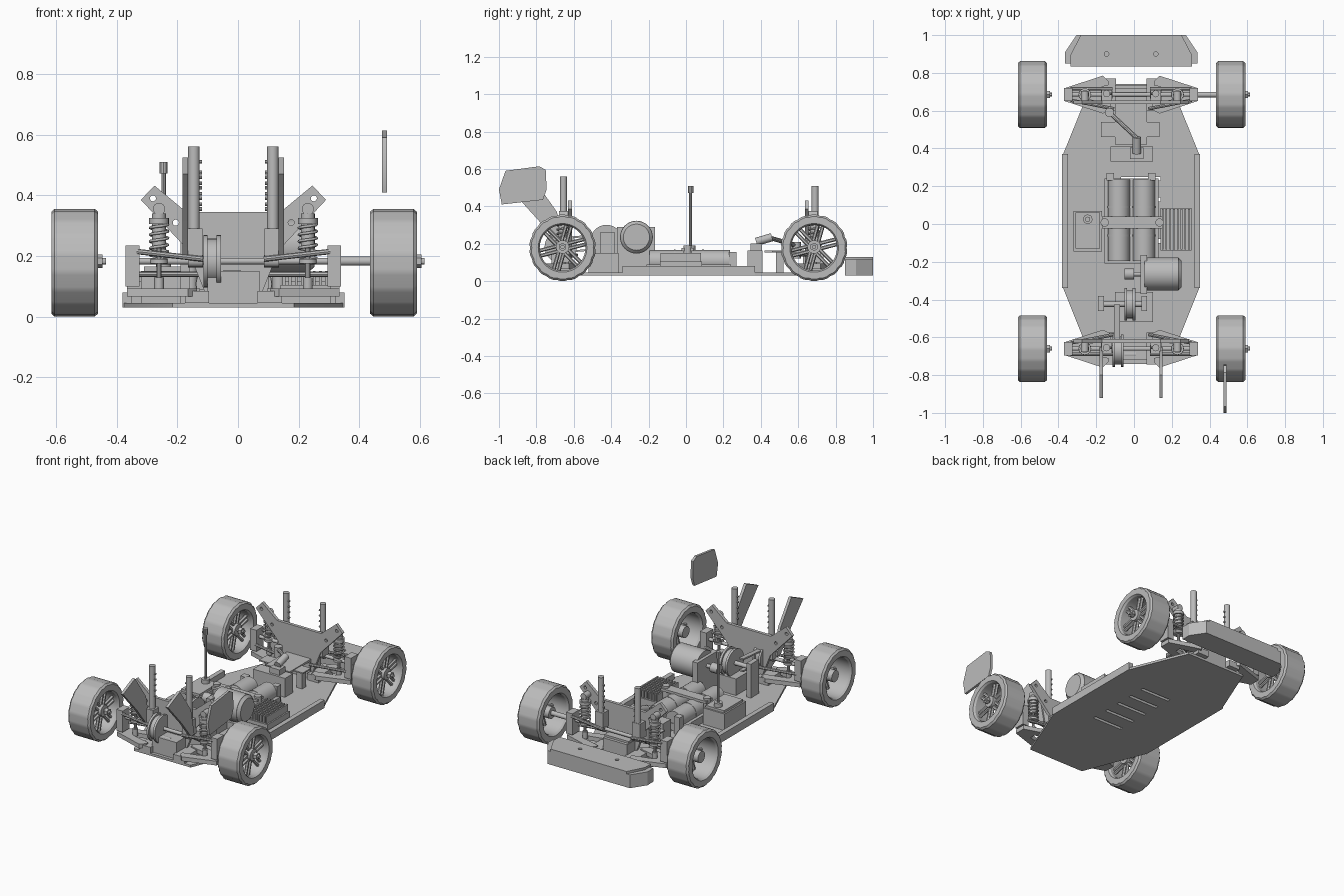
import bpy, bmesh, math
from mathutils import Vector

cube = bpy.data.objects.get("Cube")
if cube:
    bpy.data.objects.remove(cube)

grey = bpy.data.materials.new("plain grey")
grey.use_nodes = True
tone = (0.5, 0.5, 0.5, 1)
grey.diffuse_color = tone
grey.node_tree.nodes["Principled BSDF"].inputs["Base Color"].default_value = tone

MID = -0.015           # centre line of the chassis
FLOOR = 0.045          # top of the chassis plate
AXLE = 0.183           # axle height
FRONT, REAR = 0.685, -0.66
made = []


def finish(name, bm):
    bmesh.ops.recalc_face_normals(bm, faces=bm.faces)
    mesh = bpy.data.meshes.new(name)
    bm.to_mesh(mesh)
    bm.free()
    mesh.materials.append(grey)
    ob = bpy.data.objects.new(name, mesh)
    bpy.context.collection.objects.link(ob)
    made.append(ob)
    return ob


def prism(name, points, axis, low, high):
    """Extrude a flat outline along an axis."""
    bm = bmesh.new()
    def place(p, level):
        c = list(p)
        c.insert("xyz".index(axis), level)
        return bm.verts.new(c)
    face = bm.faces.new([place(p, low) for p in points])
    moved = bmesh.ops.extrude_face_region(bm, geom=[face])["geom"]
    shift = Vector([(high - low) * (a == axis) for a in "xyz"])
    bmesh.ops.translate(bm, vec=shift, verts=[v for v in moved if isinstance(v, bmesh.types.BMVert)])
    return finish(name, bm)


def box(name, x, y, z):
    return prism(name, [(x[0], y[0]), (x[1], y[0]), (x[1], y[1]), (x[0], y[1])], "z", *z)


def rod(name, start, end, radius, sides=16, tip=None):
    a, b = Vector(start), Vector(end)
    bm = bmesh.new()
    bmesh.ops.create_cone(bm, cap_ends=True, segments=sides, radius1=radius,
                          radius2=radius if tip is None else tip, depth=(b - a).length)
    turn = (b - a).to_track_quat("Z", "Y").to_matrix().to_4x4()
    turn.translation = (a + b) / 2
    bmesh.ops.transform(bm, matrix=turn, verts=bm.verts)
    return finish(name, bm)


def ring(name, profile, centre, steps, groove):
    """Turn a closed (x, radius) profile about the x axis, with tread grooves."""
    bm = bmesh.new()
    loops = []
    for i in range(steps):
        a = math.tau * i / steps
        cut = groove if i % 3 == 0 else 0
        loops.append([bm.verts.new((centre[0] + x, centre[1] + (r - cut * (r > 0.16)) * math.cos(a),
                                    centre[2] + (r - cut * (r > 0.16)) * math.sin(a))) for x, r in profile])
    n = len(profile)
    for i in range(steps):
        p, q = loops[i], loops[(i + 1) % steps]
        for j in range(n):
            bm.faces.new((p[j], p[(j + 1) % n], q[(j + 1) % n], q[j]))
    return finish(name, bm)


def spring(name, base, height, radius, turns):
    data = bpy.data.curves.new(name, "CURVE")
    data.dimensions, data.bevel_depth, data.bevel_resolution = "3D", 0.005, 1
    line = data.splines.new("POLY")
    count = turns * 14
    line.points.add(count)
    for i, p in enumerate(line.points):
        a = math.tau * i / 14
        p.co = (base[0] + radius * math.cos(a), base[1] + radius * math.sin(a), base[2] + height * i / count, 1)
    ob = bpy.data.objects.new(name, data)
    bpy.context.collection.objects.link(ob)
    data.materials.append(grey)


def cut(target, cutters):
    """Cut shapes out of a part and discard the cutters."""
    for c in cutters:
        m = target.modifiers.new("cut", "BOOLEAN")
        m.object, m.solver = c, "EXACT"
    bpy.context.view_layer.update()
    done = bpy.data.meshes.new_from_object(target.evaluated_get(bpy.context.evaluated_depsgraph_get()))
    target.modifiers.clear()
    target.data = done
    for c in cutters:
        made.remove(c)
        bpy.data.objects.remove(c)


# Chassis plate with battery slots, and side rails
half = [(0.2, -0.74), (0.36, -0.34), (0.36, 0.37), (0.21, 0.74)]
plate = prism("chassis_plate", [(MID + x, y) for x, y in half] + [(MID - x, y) for x, y in half[::-1]],
              "z", 0.03, FLOOR)
cut(plate, [box("slot_cutter", (-0.07, 0.14), (y - 0.01, y + 0.01), (0, 0.1))
            for y in [-0.2 + 0.11 * i for i in range(5)]])
for s in (-1, 1):
    edges = sorted((MID + s * 0.335, MID + s * 0.365))
    box("side_rail", edges, (-0.34, 0.37), (0.03, 0.08))

# Wheels: grooved tyre, paired spokes, hub and nut
tyre = [(-0.077, 0.13), (-0.077, 0.168), (-0.066, 0.178), (0.066, 0.178), (0.077, 0.168),
        (0.077, 0.13), (0.065, 0.122), (-0.065, 0.122)]
for x in (-0.538, 0.512):
    for y in (FRONT, REAR):
        ring("tyre", tyre, (x, y, 0.178), 54, 0.004)
        rod("wheel_hub", (x - 0.05, y, AXLE), (x + 0.06, y, AXLE), 0.036, 20)
        rod("wheel_axle", (x + 0.06, y, AXLE), (x + 0.103, y, AXLE), 0.011, 12)
        rod("wheel_nut", (x + 0.07, y, AXLE), (x + 0.092, y, AXLE), 0.022, 6)
        for i in range(6):
            a = math.tau * i / 6 + 0.25
            out, side = (math.cos(a), math.sin(a)), (-math.sin(a), math.cos(a))
            for s in (-0.014, 0.014):
                p, q = [(x + 0.035, y + out[0] * r + side[0] * s, 0.18 + out[1] * r + side[1] * s)
                        for r in (0.025, 0.126)]
                rod("spoke", p, q, 0.01, 6)
rod("stub_axle", (0.32, FRONT, AXLE), (0.47, FRONT, AXLE), 0.015)

# Suspension, the same at both ends
ear = [(0.09, 0.07), (0.15, 0.22), (0.305, 0.385), (0.26, 0.432), (0.155, 0.345)]
for y, d, top in ((FRONT, 1, 0.51), (REAR, -1, 0.56)):
    inner = y - 0.04 * d
    tower = prism("shock_tower", [(MID + x, z) for x, z in ear] + [(MID - x, z) for x, z in ear[::-1]],
                  "y", inner - 0.01, inner + 0.01)
    cut(tower, [rod("bolt_cutter", (MID + s * x, inner - 0.1, z), (MID + s * x, inner + 0.1, z), 0.01, 12)
                for s in (-1, 1) for x, z in ((0.265, 0.39), (0.19, 0.31))])
    box("gearbox", (MID - 0.085, MID + 0.085), (y - 0.06, y + 0.05), (FLOOR, 0.15))
    rod("drive_shaft", (MID - 0.32, y, AXLE), (MID + 0.32, y, AXLE), 0.011)
    for s in (-1, 1):
        def at(x):
            return MID + s * x
        # Forked lower arm and its hinge block
        arm = [(0.12, 0.07), (0.15, 0.1), (0.35, 0.035), (0.35, -0.035), (0.15, -0.1), (0.11, -0.08),
               (0.11, -0.05), (0.25, -0.018), (0.25, 0.018), (0.12, 0.05)]
        prism("lower_arm", [(at(x), y + d * v) for x, v in arm], "z", 0.066, 0.093)
        box("hinge_block", sorted((at(0.08), at(0.16))), (y - 0.085, y + 0.085), (FLOOR, 0.085))
        box("hub_carrier", sorted((at(0.31), at(0.355))), (y - 0.035, y + 0.035), (0.1, 0.235))
        rod("upper_link", (at(0.1), y + 0.03 * d, 0.19), (at(0.32), y + 0.03 * d, 0.215), 0.009, 8)
        rod("steering_link", (at(0.09), y - 0.075 * d, 0.14), (at(0.32), y - 0.03 * d, 0.14), 0.009, 8)
        rod("shaft_joint", (at(0.1), y, AXLE), (at(0.15), y, AXLE), 0.02)
        # Coil-over shock
        sx = at(0.245)
        rod("shock_top", (sx, y - 0.03 * d, 0.355), (sx, y + 0.018 * d, 0.355), 0.02)
        rod("shock_body", (sx, y, 0.225), (sx, y, 0.34), 0.023)
        rod("shock_collar", (sx, y, 0.305), (sx, y, 0.325), 0.033)
        rod("shock_shaft", (sx, y, 0.085), (sx, y, 0.23), 0.009, 10)
        rod("spring_seat", (sx, y, 0.175), (sx, y, 0.19), 0.03)
        rod("shock_foot", (sx, y, 0.085), (sx, y, 0.13), 0.016)
        spring("coil_spring", (sx, y, 0.192), 0.112, 0.029, 5)
        # Body post with pin stubs
        px = at(0.13)
        rod("body_post", (px, y + 0.005, 0.29 if d < 0 else 0.22), (px, y + 0.005, top), 0.019)
        box("post_foot", (px - 0.028, px + 0.028), sorted((inner, y + 0.025 * d)), (0.19, 0.29))
        for i in range(5):
            z = top - 0.05 - 0.035 * i
            rod("post_pin", (px, y + 0.005, z), (px - s * 0.026, y + 0.005, z), 0.006, 8)

# Wing mounts and the loose wing end plate
mount = [(-0.69, 0.2), (-0.78, 0.315), (-0.92, 0.47), (-0.8, 0.525), (-0.69, 0.37), (-0.655, 0.2)]
for s in (-1, 1):
    x = MID + s * 0.158
    prism("wing_mount", mount, "x", x - 0.009, x + 0.009)
prism("wing_end_plate", [(-1, 0.49), (-0.965, 0.59), (-0.785, 0.614), (-0.75, 0.595), (-0.745, 0.49),
                         (-0.765, 0.435), (-0.985, 0.41)], "x", 0.474, 0.49)

# Bumper: foam block under a thin plate
rim = [(0.35, 0.85), (0.35, 0.91), (0.29, 1), (-0.29, 1), (-0.35, 0.91), (-0.35, 0.85)]
prism("bumper_block", [(MID + x, y) for x, y in rim], "z", 0.03, 0.115)
cover = prism("bumper_cover", [(MID + 0.92 * x, y - 0.016 * (y < 0.99)) for x, y in rim], "z", 0.115, 0.13)
cut(cover, [rod("hole_cutter", (MID + s * 0.13, 0.9, 0.1), (MID + s * 0.13, 0.9, 0.2), 0.012) for s in (-1, 1)])

# Batteries, tray and strap
box("battery_tray", (-0.155, 0.13), (-0.21, 0.24), (FLOOR, 0.09))
for x in (-0.08, 0.053):
    rod("battery", (x, -0.195, 0.108), (x, 0.235, 0.108), 0.058, 24)
    for y in (-0.06, 0.09):
        rod("battery_cell_band", (x, y - 0.005, 0.108), (x, y + 0.005, 0.108), 0.06, 24)
box("battery_strap", (-0.17, 0.15), (-0.025, 0.04), (0.162, 0.178))
for x in (-0.155, 0.135):
    rod("strap_post", (x, 0.008, FLOOR), (x, 0.008, 0.19), 0.022)

# Radio box with aerial
box("radio_box", (-0.32, -0.17), (-0.145, 0.07), (FLOOR, 0.15))
box("radio_lid", (-0.31, -0.18), (-0.13, 0.06), (0.15, 0.165))
rod("aerial_base", (-0.245, 0.025, 0.16), (-0.245, 0.025, 0.19), 0.025)
rod("aerial", (-0.245, 0.025, 0.16), (-0.245, 0.025, 0.48), 0.008, 10)
rod("aerial_cap", (-0.245, 0.025, 0.472), (-0.245, 0.025, 0.51), 0.014, 10)

# Speed controller with cooling fins
box("speed_controller", (0.14, 0.305), (-0.14, 0.085), (FLOOR, 0.105))
for i in range(8):
    x = 0.147 + 0.02 * i
    box("cooling_fin", (x, x + 0.009), (-0.135, 0.08), (0.105, 0.15))

# Motor, mount and gears
rod("motor", (0.055, -0.265, 0.235), (0.235, -0.265, 0.235), 0.088, 32)
rod("motor_cap", (0.235, -0.265, 0.235), (0.252, -0.265, 0.235), 0.086, 32, 0.07)
rod("motor_shaft", (-0.05, -0.265, 0.235), (0.06, -0.265, 0.235), 0.012)
rod("pinion", (-0.05, -0.265, 0.235), (0.0, -0.265, 0.235), 0.03, 14)
box("motor_mount", (0.035, 0.07), (-0.37, -0.165), (FLOOR, 0.29))
box("transmission_case", (-0.1, 0.1), (-0.52, -0.36), (FLOOR, 0.15))
for x in (-0.175, 0.055):
    box("gear_bearing", (x - 0.015, x + 0.015), (-0.46, -0.38), (FLOOR, 0.26))
rod("gear_shaft", (-0.19, -0.425, 0.215), (0.07, -0.425, 0.215), 0.014)


def flanged_gear(name, centre, y, z):
    for off, w, r in ((-0.022, 0.007, 0.086), (0, 0.02, 0.074), (0.022, 0.007, 0.086)):
        rod(name, (centre + off - w, y, z), (centre + off + w, y, z), r, 32)


flanged_gear("spur_gear", -0.022, -0.425, 0.215)
flanged_gear("rear_pulley", -0.085, -0.67, AXLE)
rod("belt_roller", (-0.05, -0.69, 0.13), (0.01, -0.69, 0.13), 0.022)
for z in (0.15, 0.225):
    prism("drive_belt", [(-0.66, z), (-0.425, z + 0.02), (-0.425, z + 0.03), (-0.66, z + 0.01)],
          "x", -0.105, -0.075)

# Upper deck, steering servo and linkage
box("upper_deck", (MID - 0.085, MID + 0.085), (0.42, 0.72), (0.152, 0.165))
box("deck_wing", (MID - 0.16, MID + 0.15), (0.46, 0.54), (0.152, 0.16))
for s in (-1, 1):
    for y in (0.5, 0.25):
        box("deck_post", (MID + s * 0.11 - 0.02, MID + s * 0.11 + 0.02), (y - 0.02, y + 0.02), (FLOOR, 0.155))
box("steering_servo", (-0.125, 0.1), (0.33, 0.41), (FLOOR, 0.165))
box("servo_top", (-0.02, 0.05), (0.345, 0.405), (0.165, 0.2))
rod("servo_horn", (0.015, 0.375, 0.21), (0.015, 0.46, 0.235), 0.022)
rod("steering_rod", (0.015, 0.455, 0.23), (-0.13, 0.59, 0.19), 0.012, 10)
rod("bell_crank", (-0.13, 0.59, 0.12), (-0.13, 0.59, 0.21), 0.024)

# Smooth the round parts and keep hard edges
bpy.ops.object.select_all(action="DESELECT")
for ob in made:
    ob.select_set(True)
bpy.context.view_layer.objects.active = made[0]
bpy.ops.object.shade_smooth_by_angle(angle=math.radians(30))
